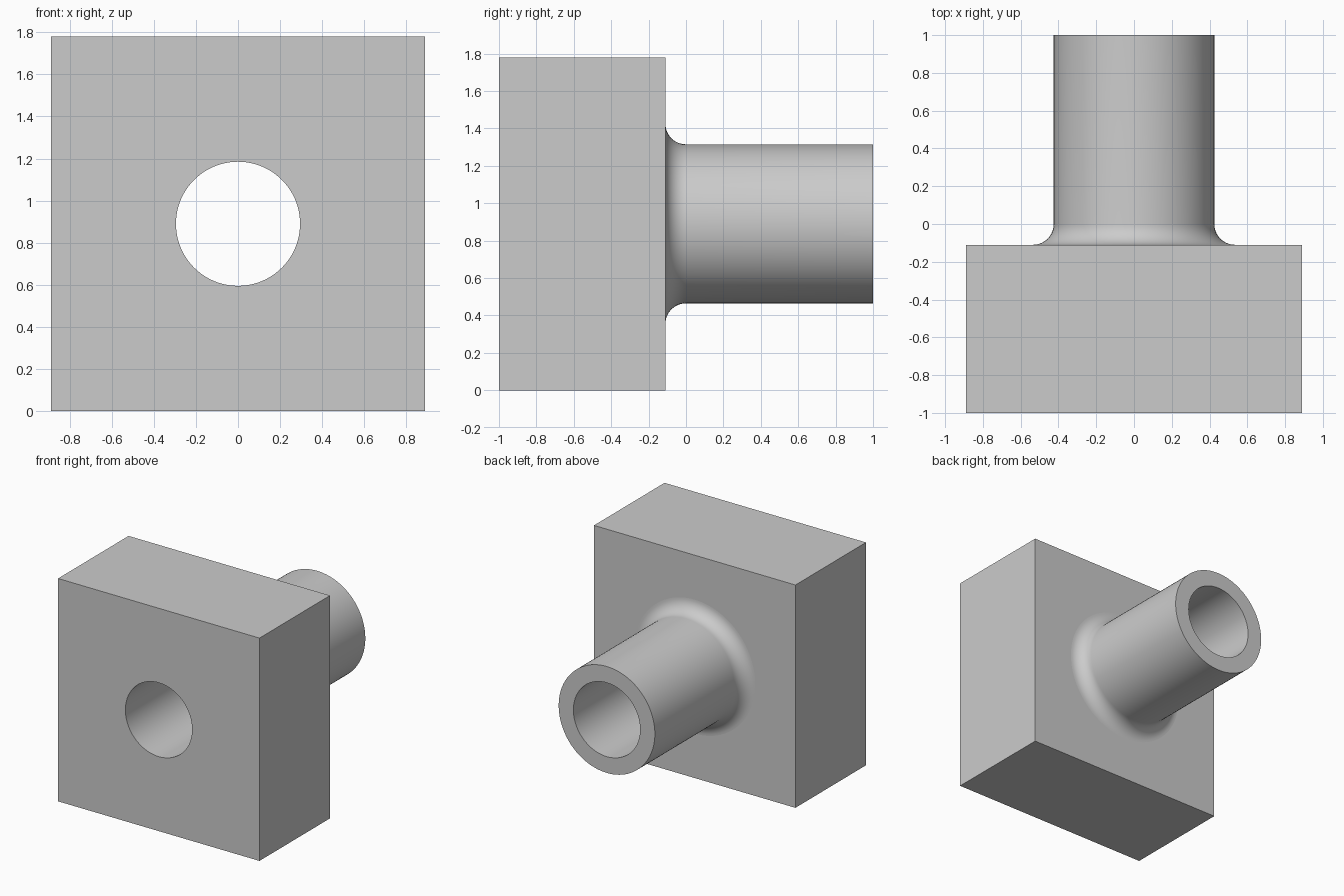
import bpy, bmesh, math

if "Cube" in bpy.data.objects:
    bpy.data.objects.remove(bpy.data.objects["Cube"], do_unlink=True)

SEGMENTS = 96            # multiple of 8, so the block corners fall on the rings
HALF = 0.89              # half width of the block, and height of the bore axis
BACK = -0.11             # rear face of the block
TUBE, BORE, FILLET = 0.425, 0.295, 0.11

grey = bpy.data.materials.new("grey metal")
grey.use_nodes = True
colour = (0.6, 0.6, 0.6, 1)
grey.diffuse_color = colour
grey.node_tree.nodes["Principled BSDF"].inputs["Base Color"].default_value = colour

bm = bmesh.new()


def ring(size, y, square=False):
    """Ring of vertices around the bore axis, round or square."""
    verts = []
    for i in range(SEGMENTS):
        a = math.tau * i / SEGMENTS
        c, s = math.cos(a), math.sin(a)
        r = size / max(abs(c), abs(s)) if square else size
        verts.append(bm.verts.new((r * c, y, HALF + r * s)))
    return verts


def bridge(first, second, smooth):
    """Band of faces between two rings."""
    for i in range(SEGMENTS):
        j = (i + 1) % SEGMENTS
        face = bm.faces.new((first[i], first[j], second[j], second[i]))
        face.smooth = smooth


# Block: each entry is a ring and whether the band after it is smooth
bands = [(ring(HALF, -1, True), False), (ring(HALF, BACK, True), False)]

# Fillet from the block into the tube
STEPS = 12
for k in range(STEPS + 1):
    a = math.pi / 2 * k / STEPS
    radius = TUBE + FILLET * (1 - math.sin(a))
    bands.append((ring(radius, BACK + FILLET * (1 - math.cos(a))), True))

# Tube end and through bore, closing back to the block front
bands.append((ring(TUBE, 1), False))
bands.append((ring(BORE, 1), True))
bands.append((ring(BORE, -1), False))

for k, (verts, smooth) in enumerate(bands):
    bridge(verts, bands[(k + 1) % len(bands)][0], smooth)

bmesh.ops.recalc_face_normals(bm, faces=bm.faces)
mesh = bpy.data.meshes.new("flanged_tube")
bm.to_mesh(mesh)
bm.free()
mesh.materials.append(grey)
bpy.context.collection.objects.link(bpy.data.objects.new("flanged_tube", mesh))
